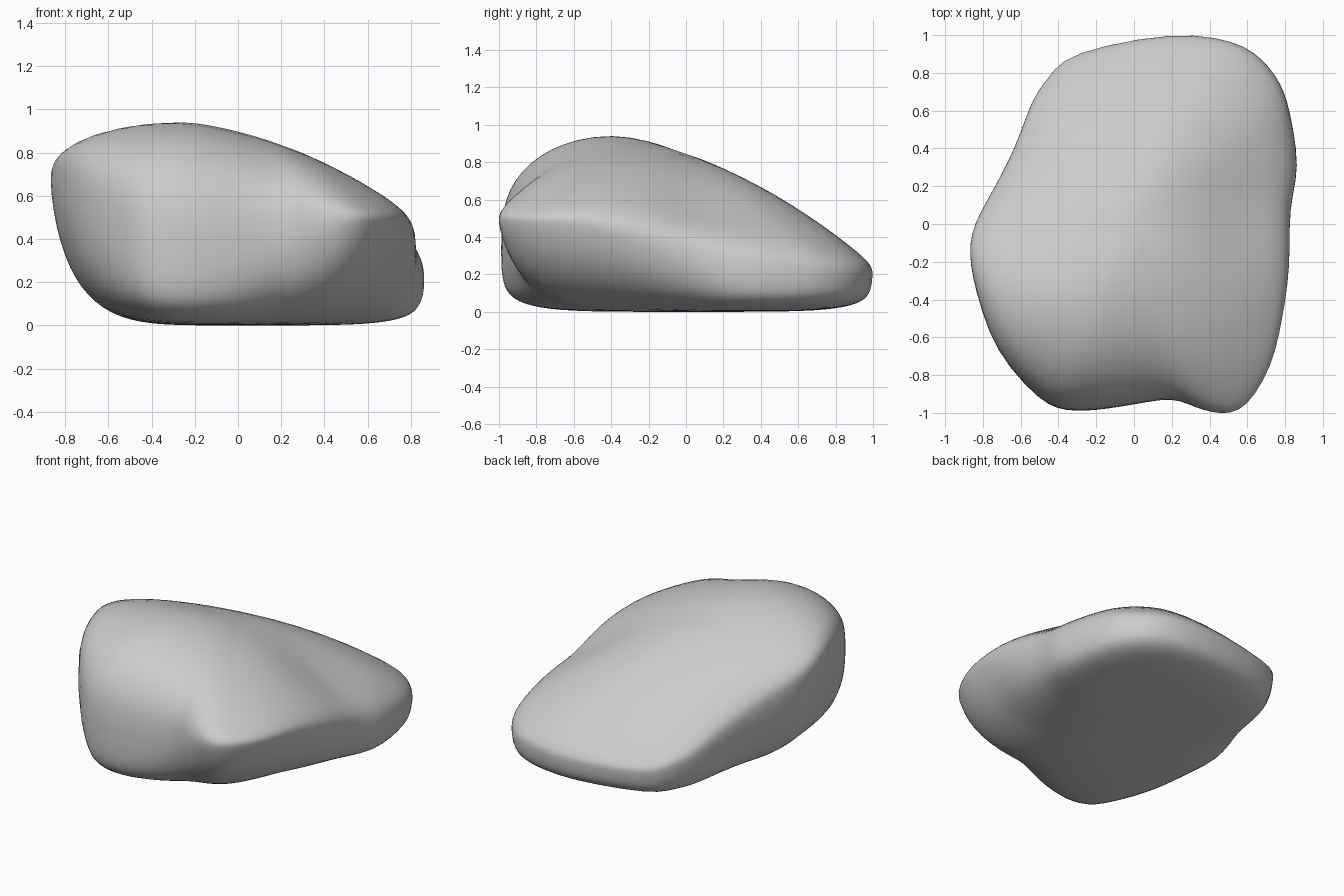
import bpy, bmesh, math

if "Cube" in bpy.data.objects:
    bpy.data.objects.remove(bpy.data.objects["Cube"])

# Outline seen from above, clockwise from the back:
# x, y, height of widest point, squareness above it, inward taper below it
OUTLINE = [
    (.20, 1.0, .19, 4, .04), (.52, .96, .19, 4, .04), (.67, .87, .18, 4, .04),
    (.77, .74, .18, 4, .05), (.82, .59, .17, 4, .05), (.865, .30, .17, 4, .07),
    (.82, .08, .24, 4.3, .13), (.82, -.22, .36, 4.5, .22), (.78, -.50, .45, 4.5, .29),
    (.72, -.75, .47, 4.5, .32), (.59, -.96, .48, 4.2, .31), (.46, -1.0, .47, 4, .27),
    (.32, -.965, .42, 4, .21), (.20, -.92, .36, 4, .15), (0, -.95, .28, 4, .08),
    (-.20, -.98, .25, 4.1, .05), (-.36, -.98, .26, 4.3, .05), (-.50, -.92, .31, 4.6, .07),
    (-.72, -.67, .48, 5.4, .15), (-.83, -.36, .60, 5.8, .20), (-.865, -.16, .63, 5.8, .21),
    (-.84, 0, .58, 5.4, .21), (-.73, .20, .48, 4.8, .18), (-.62, .42, .37, 4.4, .14),
    (-.54, .64, .28, 4.2, .10), (-.45, .77, .24, 4, .07), (-.31, .90, .20, 4, .05),
]
SUB, ROWS, LOW_SQUARE = 3, 20, 5


def top_height(x, y):
    """Sloping top of the rock: falls to the back and to the right."""
    d = y + .4
    z = .95 - (.385 * d ** 1.5 if d > 0 else .34 * d * d)
    back = max(0, d)
    e = x + .25 - .35 * back - .1 * back * back
    z -= .36 * e ** 1.5 if e > 0 else .2 * e * e
    # shallow dip on the right-hand side
    return z - .07 * math.exp(-((x - .62) ** 2 + (y - .08) ** 2) / .1)


def spline(a, b, c, d, t):
    return .5 * (2 * b + (c - a) * t + (2 * a - 5 * b + 4 * c - d) * t * t
                 + (3 * b - a - 3 * c + d) * t ** 3)


# Smooth closed outline
n = len(OUTLINE)
columns = []
for i in range(n):
    pts = [OUTLINE[(i + k) % n] for k in (-1, 0, 1, 2)]
    for s in range(SUB):
        columns.append([spline(*v, s / SUB) for v in zip(*pts)])

# Rock surface: rings from the underside, over the widest line, to the top
bm = bmesh.new()
rings = []
for j in range(-ROWS + 1, ROWS):
    u = abs(j) / ROWS
    t = u * u * (3 - 2 * u) * math.pi / 2
    ring = []
    for x, y, mid, up, taper in columns:
        p = 2 / (up if j > 0 else LOW_SQUARE)
        r, h = math.cos(t) ** p, math.sin(t) ** p
        if j < 0:
            r *= 1 - taper * h ** 1.5
        end = top_height(x * r, y * r) if j > 0 else 0
        ring.append(bm.verts.new((x * r * 1.006, y * r * 1.006, mid + (end - mid) * h)))
    rings.append(ring)
m = len(columns)
for a, b in zip(rings, rings[1:]):
    for i in range(m):
        k = (i + 1) % m
        bm.faces.new((a[i], a[k], b[k], b[i]))
for ring, z in ((rings[0], 0), (rings[-1], top_height(0, 0))):
    pole = bm.verts.new((0, 0, z))
    for i in range(m):
        bm.faces.new((ring[i], ring[(i + 1) % m], pole))

# Soften the surface slightly, then fix the normals
for _ in range(4):
    bmesh.ops.smooth_vert(bm, verts=bm.verts[:], factor=.5,
                          use_axis_x=True, use_axis_y=True, use_axis_z=True)
bmesh.ops.recalc_face_normals(bm, faces=bm.faces)
mesh = bpy.data.meshes.new("rock")
bm.to_mesh(mesh)
bm.free()
mesh.polygons.foreach_set("use_smooth", [True] * len(mesh.polygons))
rock = bpy.data.objects.new("rock", mesh)
bpy.context.collection.objects.link(rock)
